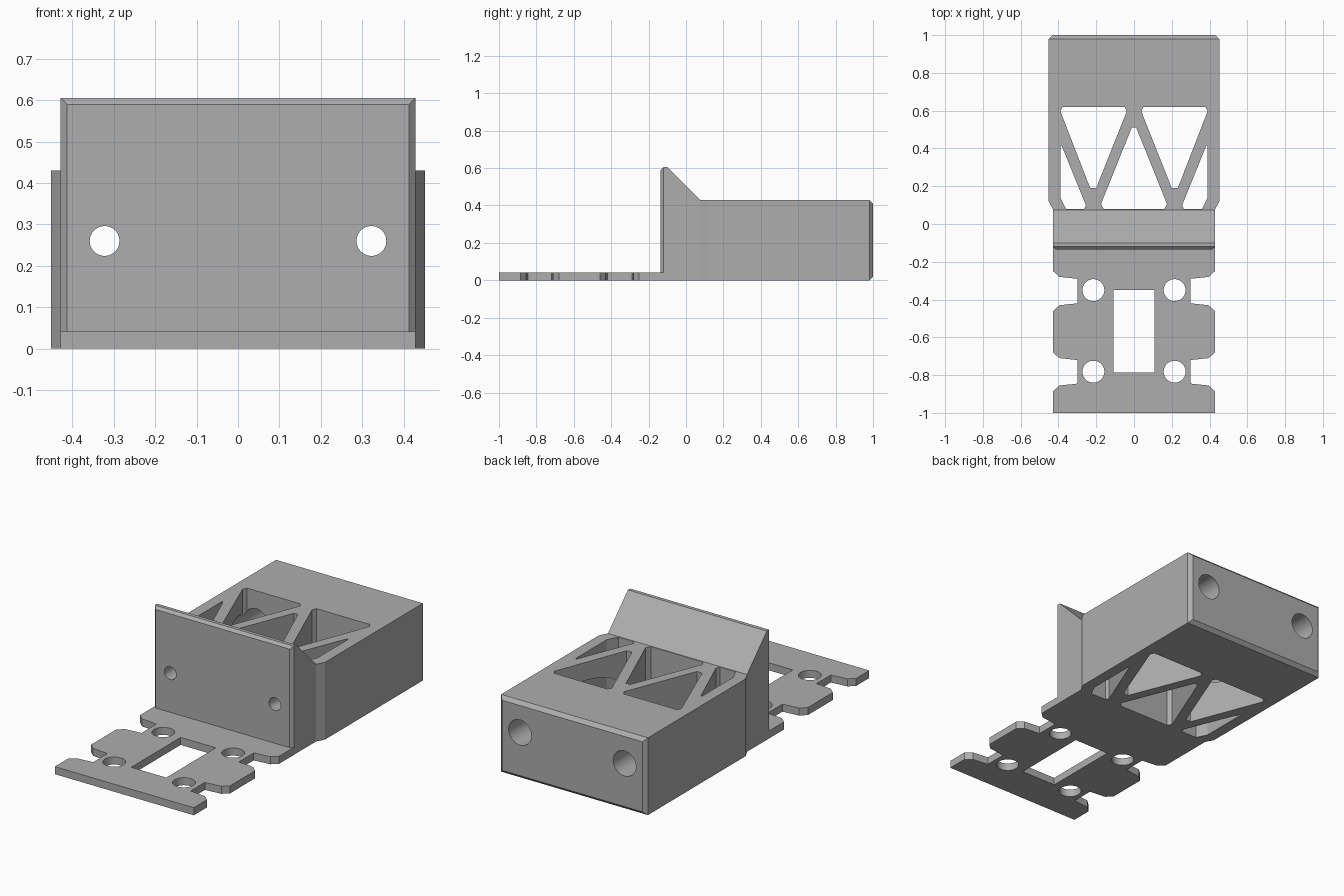
import bpy, bmesh, math
from mathutils import Vector

if "Cube" in bpy.data.objects:
    bpy.data.objects.remove(bpy.data.objects["Cube"], do_unlink=True)

grey = bpy.data.materials.new("plain grey")
grey.use_nodes = True
colour = (0.42, 0.42, 0.42, 1)
grey.diffuse_color = colour
grey.node_tree.nodes["Principled BSDF"].inputs["Base Color"].default_value = colour


def prism(name, points, along, bevel_rule=None, bevel=0.0):
    """Extrude a closed outline by a vector; bevel edges picked by a rule."""
    bm = bmesh.new()
    face = bm.faces.new([bm.verts.new(p) for p in points])
    grown = bmesh.ops.extrude_face_region(bm, geom=[face])
    moved = [v for v in grown["geom"] if isinstance(v, bmesh.types.BMVert)]
    bmesh.ops.translate(bm, verts=moved, vec=Vector(along))
    bmesh.ops.recalc_face_normals(bm, faces=bm.faces)
    if bevel_rule:
        edges = [e for e in bm.edges if all(bevel_rule(v.co) for v in e.verts)
                 and bevel_rule((e.verts[0].co + e.verts[1].co) / 2)]
        bmesh.ops.bevel(bm, geom=edges, offset=bevel, segments=1,
                        profile=0.5, affect='EDGES')
    mesh = bpy.data.meshes.new(name)
    bm.to_mesh(mesh)
    bm.free()
    mesh.materials.append(grey)
    ob = bpy.data.objects.new(name, mesh)
    bpy.context.collection.objects.link(ob)
    return ob


def plan(name, outline, z0, z1, **extra):
    return prism(name, [(x, y, z0) for x, y in outline], (0, 0, z1 - z0), **extra)


def circle(x, y, r, n=40):
    return [(x + r * math.cos(2 * math.pi * i / n),
             y + r * math.sin(2 * math.pi * i / n)) for i in range(n)]


def mirrored(half):
    return half + [(-x, y) for x, y in reversed(half)]


def combine(target, other, operation):
    """Apply a boolean and discard the second object."""
    other.hide_render = True
    mod = target.modifiers.new(operation, 'BOOLEAN')
    mod.operation, mod.object, mod.solver = operation, other, 'EXACT'
    bpy.context.view_layer.objects.active = target
    bpy.ops.object.modifier_apply(modifier=mod.name)
    bpy.data.objects.remove(other, do_unlink=True)


W = 0.428      # half width of the plate and base
TOP = 0.43     # height of the main block

# Main block, chamfered around its rear face
bracket = plan("mounting_bracket",
               mirrored([(0.42, -0.05), (0.42, 0.06), (0.452, 0.12), (0.452, 1)]),
               0, TOP, bevel_rule=lambda c: c.y > 0.99, bevel=0.02)

# Upright front plate with a sloping back
profile = [(-0.135, 0), (-0.135, 0.605), (-0.1, 0.605), (0.075, TOP), (0.075, 0)]
upright = prism("upright_plate", [(-W, y, z) for y, z in profile], (2 * W, 0, 0),
                bevel_rule=lambda c: c.y < -0.13 and c.z > -1, bevel=0.015)
combine(bracket, upright, 'UNION')

# Thin notched base tongue
half = [(W, -0.12)]
for y_near, y_far in ((-0.28, -0.43), (-0.71, -0.855)):
    half += [(W, y_near + 0.03), (0.395, y_near), (0.3, y_near - 0.01),
             (0.3, y_far + 0.01), (0.395, y_far), (W, y_far - 0.03)]
half.append((W, -1))
combine(bracket, plan("base_tongue", mirrored(half), 0, 0.042), 'UNION')

# Window and round holes in the tongue
cuts = [plan("window_cutter", mirrored([(0.108, -0.35), (0.108, -0.785)]), -0.1, 0.1)]
for x in (-0.215, 0.215):
    for y in (-0.35, -0.782):
        cuts.append(plan("tongue_hole_cutter", circle(x, y, 0.058), -0.1, 0.1))

# Truss openings through the block
centre = mirrored([(0.16, 0.08), (0.175, 0.105), (0.012, 0.51)])
wide = [(0.05, 0.62), (0.038, 0.598), (0.2, 0.19), (0.232, 0.19),
        (0.39, 0.598), (0.378, 0.62)]
side = [(0.39, 0.415), (0.383, 0.415), (0.255, 0.1), (0.265, 0.08),
        (0.36, 0.08), (0.39, 0.14)]
cuts.append(plan("centre_truss_cutter", centre, -0.1, 0.8))
for s in (-1, 1):
    for shape in (wide, side):
        cuts.append(plan("truss_cutter", [(s * x, y) for x, y in shape], -0.1, 0.8))

# Screw holes through the plate, with wide bores from the rear
for x in (-0.322, 0.322):
    for r, y0, y1 in ((0.036, -0.3, 0.06), (0.07, 0.02, 1.2)):
        ring = [(px, y0, pz) for px, pz in circle(x, 0.26, r)]
        cuts.append(prism("screw_cutter", ring, (0, y1 - y0, 0)))

for cutter in cuts:
    combine(bracket, cutter, 'DIFFERENCE')

# Smooth hole walls, crisp edges elsewhere
bpy.ops.object.select_all(action='DESELECT')
bracket.select_set(True)
bpy.context.view_layer.objects.active = bracket
bpy.ops.object.shade_smooth_by_angle(angle=math.radians(20))
